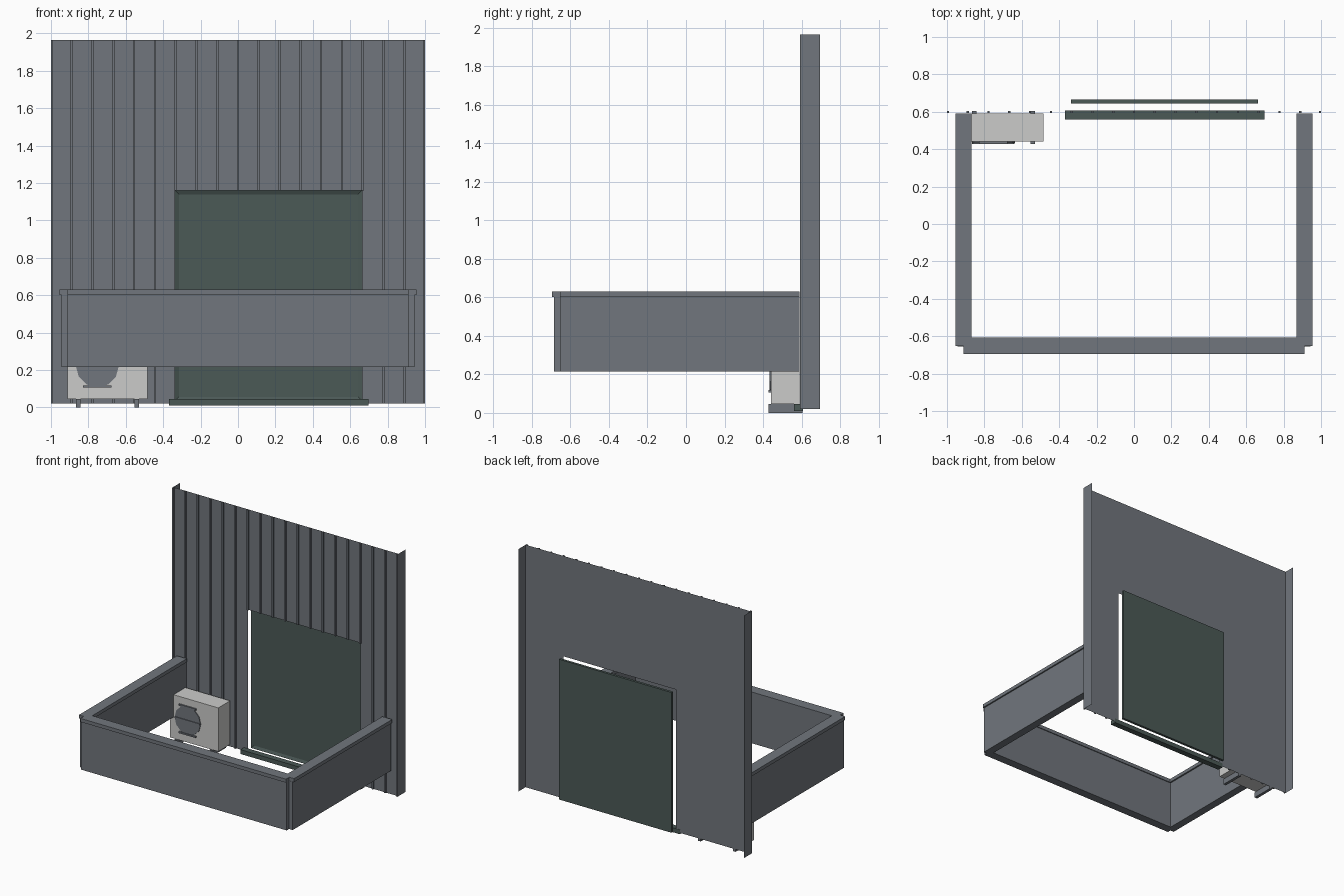
import bpy, bmesh, math
from mathutils import Matrix

if "Cube" in bpy.data.objects:
    bpy.data.objects.remove(bpy.data.objects["Cube"])


def material(name, rgb):
    m = bpy.data.materials.new(name)
    m.use_nodes = True
    m.diffuse_color = (*rgb, 1)
    bsdf = next(n for n in m.node_tree.nodes if n.type == "BSDF_PRINCIPLED")
    bsdf.inputs["Base Color"].default_value = (*rgb, 1)
    return m


GREY = material("slate_grey", (0.165, 0.182, 0.205))
GREEN = material("dark_green_grey", (0.070, 0.100, 0.093))
WHITE = material("off_white", (0.60, 0.60, 0.59))


def finish(name, bm, mat):
    mesh = bpy.data.meshes.new(name)
    bm.to_mesh(mesh)
    bm.free()
    mesh.materials.append(mat)
    ob = bpy.data.objects.new(name, mesh)
    bpy.context.collection.objects.link(ob)
    return ob


def add_box(bm, x, y, z):
    lo, hi = zip(x, y, z)
    size = [b - a for a, b in zip(lo, hi)]
    mid = [(a + b) / 2 for a, b in zip(lo, hi)]
    mtx = Matrix.Translation(mid) @ Matrix.Diagonal((*size, 1))
    return bmesh.ops.create_cube(bm, size=1, matrix=mtx)["verts"]


def box(name, x, y, z, mat):
    bm = bmesh.new()
    add_box(bm, x, y, z)
    return finish(name, bm, mat)


# Wall sheet with doorway cut-out and folded side flanges
WALL_Y, BACK, BASE, TOP = 0.605, 0.695, 0.02, 1.965
DOOR_L, DOOR_R, DOOR_T = -0.337, 0.663, 1.16
bm = bmesh.new()


def quad(a, b, z0, z1):
    bm.faces.new([bm.verts.new((*p, z)) for p, z in
                  ((a, z0), (b, z0), (b, z1), (a, z1))])


quad((-1, WALL_Y), (DOOR_L, WALL_Y), BASE, TOP)
quad((DOOR_L, WALL_Y), (DOOR_R, WALL_Y), DOOR_T, TOP)
quad((DOOR_R, WALL_Y), (1, WALL_Y), BASE, TOP)
quad((-1, BACK), (-1, WALL_Y), BASE, TOP)
quad((1, WALL_Y), (1, BACK), BASE, TOP)
bmesh.ops.remove_doubles(bm, verts=bm.verts, dist=0.0001)
finish("wall_sheet", bm, GREY)

# Vertical ribs, shortened above the doorway
bm = bmesh.new()
for i in range(19):
    x = max(-0.994, min(0.994, -1 + i / 9))
    start = DOOR_T if DOOR_L - 0.01 < x < DOOR_R + 0.01 else BASE
    add_box(bm, (x - 0.006, x + 0.006), (0.593, WALL_Y), (start, TOP))
finish("wall_ribs", bm, GREY)

# Door panel with a recessed front, and its sill
bm = bmesh.new()
add_box(bm, (DOOR_L, DOOR_R), (0.645, 0.665), (0.035, DOOR_T))
bm.normal_update()
front = [f for f in bm.faces if f.normal.y < -0.9]
bmesh.ops.inset_region(bm, faces=front, thickness=0.03)
bmesh.ops.translate(bm, verts=front[0].verts, vec=(0, 0.01, 0))
finish("door", bm, GREEN)
box("door_sill", (-0.37, 0.697), (0.56, 0.607), (0.01, 0.045), GREEN)

# Parapet walls with overhanging caps
LOW, CAP, HIGH = 0.215, 0.602, 0.63
box("front_parapet", (-0.912, 0.912), (-0.685, -0.615), (LOW, CAP), GREY)
box("front_cap", (-0.912, 0.912), (-0.695, -0.608), (CAP, HIGH), GREY)
for side, s in (("left", 1), ("right", -1)):
    box(side + "_parapet", sorted((s * 0.88, s * 0.944)), (-0.655, 0.59), (LOW, CAP), GREY)
    box(side + "_cap", sorted((s * 0.868, s * 0.955)), (-0.653, 0.59), (CAP, HIGH), GREY)

# Outdoor cooling unit: casing, feet, fan disc and guard bars
box("unit_casing", (-0.912, -0.483), (0.44, 0.59), (0.045, 0.395), WHITE)
for i, x in enumerate((-0.853, -0.542)):
    box(f"unit_foot_{i + 1}", (x - 0.012, x + 0.012), (0.428, 0.605), (0, 0.045), GREY)

FAN_X, FAN_Z = -0.752, 0.222
bm = bmesh.new()
spin = Matrix.Rotation(math.pi / 2, 4, "X")
bmesh.ops.create_cone(bm, cap_ends=True, segments=12, radius1=0.115, radius2=0.115,
                      depth=0.006, matrix=Matrix.Translation((FAN_X, 0.437, FAN_Z)) @ spin)
finish("fan_disc", bm, GREY)
bm = bmesh.new()
for dz, half in ((-0.11, 0.076), (0, 0.112), (0.11, 0.076)):
    z = FAN_Z + dz
    add_box(bm, (FAN_X - half, FAN_X + half), (0.428, 0.44), (z - 0.006, z + 0.006))
finish("fan_guard_bars", bm, GREY)
